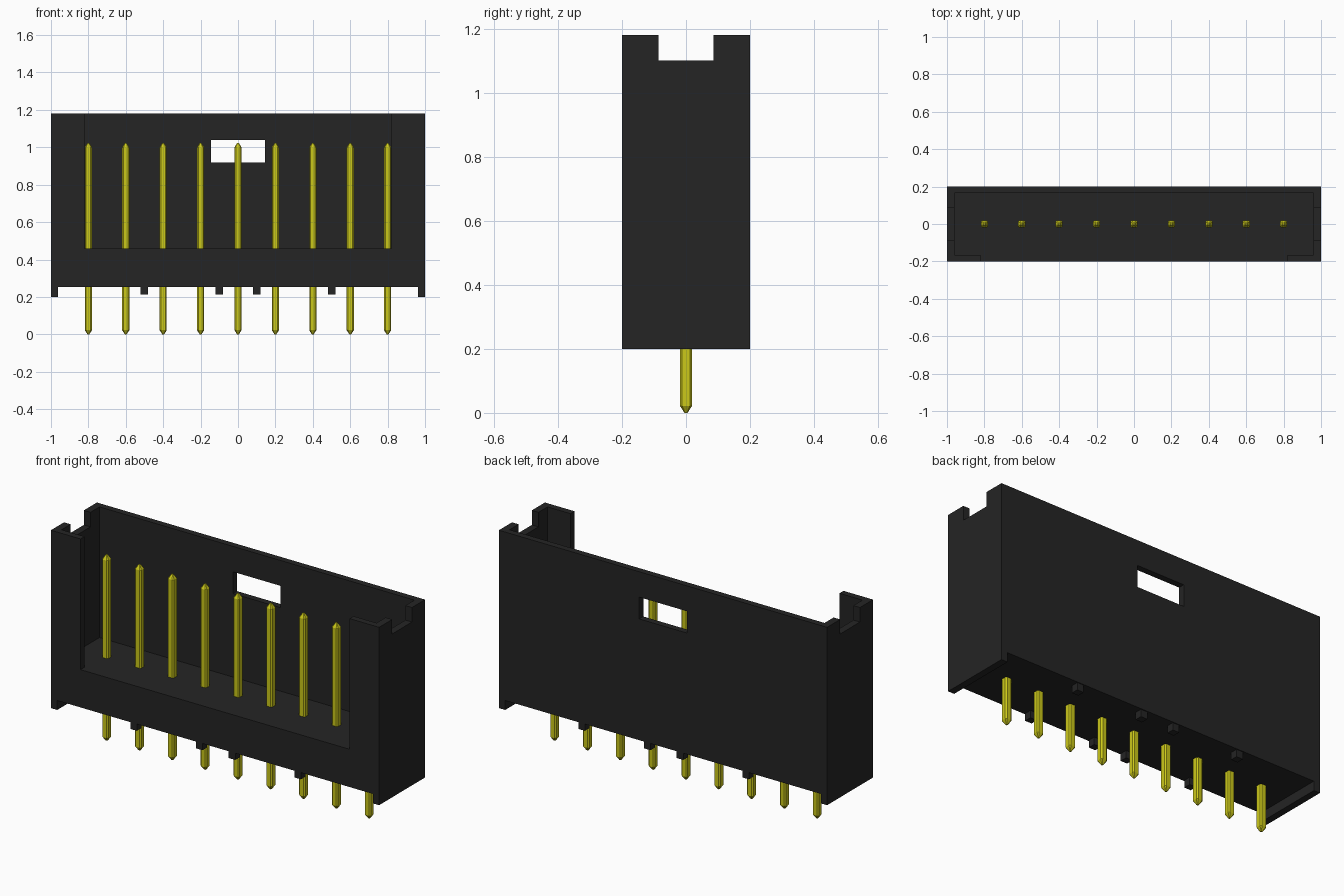
import bpy
import bmesh

cube = bpy.data.objects.get("Cube")
if cube:
    bpy.data.objects.remove(cube, do_unlink=True)


def material(name, color, rough):
    m = bpy.data.materials.new(name)
    m.use_nodes = True
    m.diffuse_color = (*color, 1)
    bsdf = m.node_tree.nodes["Principled BSDF"]
    bsdf.inputs["Base Color"].default_value = (*color, 1)
    bsdf.inputs["Roughness"].default_value = rough
    return m


black = material("black plastic", (0.018, 0.018, 0.018), 0.6)
yellow = material("yellow metal", (0.6, 0.58, 0.01), 0.4)


def loft(name, rings, mat):
    """Closed solid through equal-length rings of (x, y, z) points, bottom to top."""
    bm = bmesh.new()
    loops = [[bm.verts.new(p) for p in ring] for ring in rings]
    n = len(loops[0])
    for a, b in zip(loops, loops[1:]):
        for i in range(n):
            j = (i + 1) % n
            bm.faces.new((a[i], a[j], b[j], b[i]))
    bm.faces.new(loops[0][::-1])
    bm.faces.new(loops[-1])
    bmesh.ops.recalc_face_normals(bm, faces=bm.faces)
    mesh = bpy.data.meshes.new(name)
    bm.to_mesh(mesh)
    bm.free()
    mesh.materials.append(mat)
    obj = bpy.data.objects.new(name, mesh)
    bpy.context.collection.objects.link(obj)
    return obj


def prism(name, outline, z0, z1, mat=black):
    return loft(name, [[(x, y, z) for x, y in outline] for z in (z0, z1)], mat)


def box(name, x0, x1, y0, y1, z0, z1, mat=black):
    return prism(name, [(x0, y0), (x1, y0), (x1, y1), (x0, y1)], z0, z1, mat)


def cut(target, cutter):
    """Subtract the cutter from the target, then discard it."""
    cutter.hide_render = True
    mod = target.modifiers.new("cut", 'BOOLEAN')
    mod.operation = 'DIFFERENCE'
    mod.solver = 'EXACT'
    mod.object = cutter
    bpy.context.view_layer.objects.active = target
    bpy.ops.object.modifier_apply(modifier=mod.name)
    bpy.data.objects.remove(cutter, do_unlink=True)


# Housing shell, with a cavity open at the top and through the front wall
housing = box("housing", -1, 1, -0.2, 0.2, 0.2, 1.18)
cavity = [(-0.82, -0.3), (0.82, -0.3), (0.82, -0.165), (0.96, -0.165),
          (0.96, 0.165), (-0.96, 0.165), (-0.96, -0.165), (-0.82, -0.165)]
cut(housing, prism("cavity_cutter", cavity, 0.46, 1.4))
# Notches in the top of both end walls
cut(housing, box("notch_cutter", -1.2, 1.2, -0.086, 0.086, 1.10, 1.5))
# Latch window in the back wall
cut(housing, box("window_cutter", -0.145, 0.145, 0.1, 0.3, 0.92, 1.04))
# Raised underside between the end legs
cut(housing, box("underside_cutter", -0.962, 0.962, -0.3, 0.3, 0.1, 0.252))

# Standoff nubs under the front and back edges
for side, y in (("front", -0.175), ("back", 0.175)):
    for i, x in enumerate((-0.5, -0.1, 0.1, 0.5)):
        box(f"{side}_standoff_{i + 1}", x - 0.02, x + 0.02,
            y - 0.02, y + 0.02, 0.212, 0.27)

# Pins: chamfered square bars with tapered ends
H, C = 0.019, 0.007
section = [(-H + C, -H), (H - C, -H), (H, -H + C), (H, H - C),
           (H - C, H), (-H + C, H), (-H, H - C), (-H, -H + C)]
levels = [(0, 0.25), (0.022, 1), (1.0, 1), (1.023, 0.25)]
for i in range(9):
    px = -0.8 + 0.2 * i
    loft(f"pin_{i + 1}",
         [[(px + x * s, y * s, z) for x, y in section] for z, s in levels], yellow)
